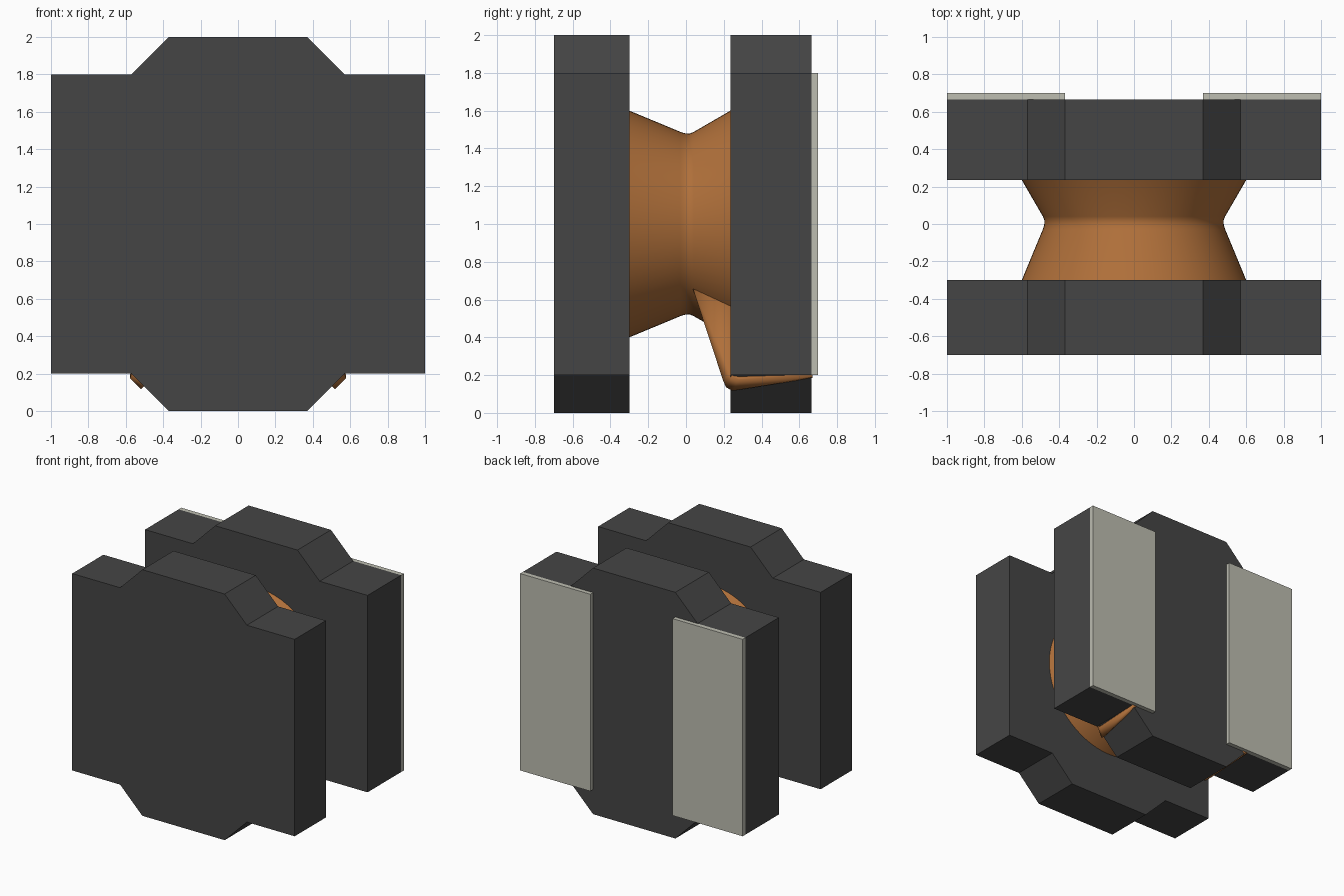
import bpy, bmesh, math

if "Cube" in bpy.data.objects:
    bpy.data.objects.remove(bpy.data.objects["Cube"])


def material(name, rgb):
    m = bpy.data.materials.new(name)
    m.diffuse_color = (*rgb, 1)
    m.use_nodes = True
    m.node_tree.nodes["Principled BSDF"].inputs["Base Color"].default_value = m.diffuse_color
    return m


FERRITE = material("dark ferrite", (0.06, 0.06, 0.06))
COPPER = material("copper", (0.43, 0.16, 0.042))
SILVER = material("pad metal", (0.51, 0.51, 0.44))


def make_object(name, bm, mat):
    bmesh.ops.recalc_face_normals(bm, faces=bm.faces)
    mesh = bpy.data.meshes.new(name)
    bm.to_mesh(mesh)
    bm.free()
    mesh.materials.append(mat)
    ob = bpy.data.objects.new(name, mesh)
    bpy.context.collection.objects.link(ob)
    return ob


def extrude_y(name, outline, y0, y1, mat):
    """Extrude an (x, z) outline from y0 to y1."""
    bm = bmesh.new()
    face = bm.faces.new([bm.verts.new((x, y0, z)) for x, z in outline])
    new = bmesh.ops.extrude_face_region(bm, geom=[face])["geom"]
    bmesh.ops.translate(bm, vec=(0, y1 - y0, 0),
                        verts=[v for v in new if isinstance(v, bmesh.types.BMVert)])
    return make_object(name, bm, mat)


def smooth(ob, angle):
    bpy.ops.object.select_all(action='DESELECT')
    ob.select_set(True)
    bpy.context.view_layer.objects.active = ob
    bpy.ops.object.shade_smooth_by_angle(angle=math.radians(angle))


def mirror_x(ob):
    ob.modifiers.new("mirror", 'MIRROR')


# Two core plates with notched, chamfered corners
quarter = [(1, 0.8), (0.57, 0.8), (0.37, 1)]
right = [(x, 1 - z) for x, z in reversed(quarter)] + [(x, 1 + z) for x, z in quarter]
plate = right + [(-x, z) for x, z in reversed(right)]
extrude_y("front_plate", plate, -0.7, -0.3, FERRITE)
extrude_y("back_plate", plate, 0.235, 0.665, FERRITE)

# Solder pads on the back
pad = extrude_y("solder_pads", [(0.37, 0.2), (1, 0.2), (1, 1.8), (0.37, 1.8)],
                0.665, 0.7, SILVER)
mirror_x(pad)

# Waisted coil, turned about the y axis
SEGMENTS = 64
profile = [(-0.3, 0.6), (-0.03, 0.488), (-0.005, 0.48), (0.02, 0.479),
           (0.04, 0.487), (0.235, 0.6)]
bm = bmesh.new()
rings = []
for y, r in profile:
    angles = [math.tau * i / SEGMENTS for i in range(SEGMENTS)]
    rings.append([bm.verts.new((r * math.cos(a), y, 1 + r * math.sin(a))) for a in angles])
for a, b in zip(rings, rings[1:]):
    for i in range(SEGMENTS):
        j = (i + 1) % SEGMENTS
        bm.faces.new((a[i], a[j], b[j], b[i]))
bm.faces.new(rings[0])
bm.faces.new(rings[-1])
smooth(make_object("coil", bm, COPPER), 40)

# Flat wire leads: from the coil, down and around the plate, back to the pads
rows = [((0.33, 0.04, 0.66), (0.40, 0.245, 0.57)),
        ((0.49, 0.205, 0.17), (0.56, 0.245, 0.215)),
        ((0.50, 0.22, 0.14), (0.565, 0.255, 0.195)),
        ((0.51, 0.25, 0.125), (0.57, 0.28, 0.185)),
        ((0.54, 0.67, 0.195), (0.57, 0.67, 0.205))]
bm = bmesh.new()
strip = [[bm.verts.new(p) for p in row] for row in rows]
for a, b in zip(strip, strip[1:]):
    bm.faces.new((a[0], a[1], b[1], b[0]))
lead = make_object("wire_leads", bm, COPPER)
solid = lead.modifiers.new("thickness", 'SOLIDIFY')
solid.thickness = 0.025
solid.offset = 0
mirror_x(lead)
smooth(lead, 40)
